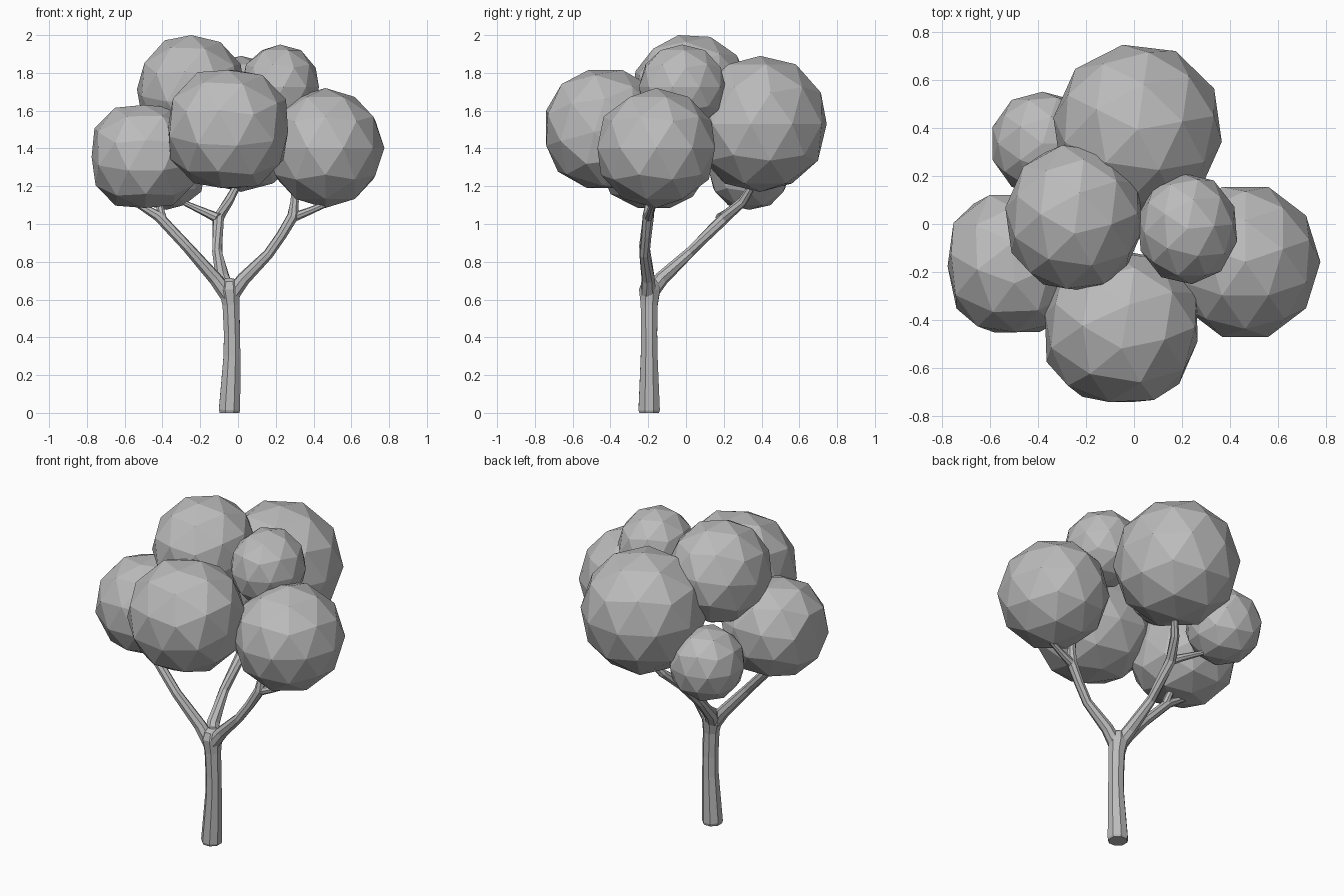
import bpy, bmesh, math
from mathutils import Vector, Matrix


def material(name, c):
    m = bpy.data.materials.new(name)
    m.diffuse_color = (*c, 1)
    return m


GREY = material("plain grey", (0.5, 0.5, 0.5))


def finish(bm, name):
    bmesh.ops.recalc_face_normals(bm, faces=bm.faces)
    me = bpy.data.meshes.new(name)
    bm.to_mesh(me)
    bm.free()
    me.materials.append(GREY)
    ob = bpy.data.objects.new(name, me)
    bpy.context.collection.objects.link(ob)


def foliage(name, x0, x1, y0, y1, z0, z1, puff, spin, tilt=0):
    """Faceted ball flattened against its bounding box; puff sets how much."""
    lo, hi = Vector((x0, y0, z0)), Vector((x1, y1, z1))
    mid, half = (lo + hi) / 2, (hi - lo) / 2
    rot = (Matrix.Rotation(math.radians(tilt), 3, 'X')
           @ Matrix.Rotation(math.radians(spin), 3, 'Z'))
    bm = bmesh.new()
    bmesh.ops.create_icosphere(bm, subdivisions=2, radius=puff)
    for v in bm.verts:
        p = rot @ v.co
        v.co = mid + Vector([max(-1, min(1, p[i])) * half[i] for i in range(3)])
    finish(bm, name)


def limb(name, pts, sides=8):
    """Tapered tube through (x, y, z, radius) points."""
    bm = bmesh.new()
    P = [Vector(p[:3]) for p in pts]
    rings = []
    for i, p in enumerate(P):
        t = (P[min(i + 1, len(P) - 1)] - P[max(i - 1, 0)]).normalized()
        if i == 0 and p.z == 0:
            t = Vector((0, 0, 1))
        u = t.cross(Vector((0, 1, 0.3))).normalized()
        w = t.cross(u)
        r = pts[i][3] * 1.07
        rings.append([bm.verts.new(p + r * (u * math.cos(a) + w * math.sin(a)))
                      for a in (2 * math.pi * (k + 0.5) / sides for k in range(sides))])
    for a, b in zip(rings, rings[1:]):
        for k in range(sides):
            n = (k + 1) % sides
            bm.faces.new((a[k], a[n], b[n], b[k]))
    bm.faces.new(rings[0])
    bm.faces.new(rings[-1])
    finish(bm, name)


# Trunk
limb("trunk", [(-0.045, -0.195, 0, 0.052), (-0.045, -0.195, 0.015, 0.057),
               (-0.032, -0.195, 0.3, 0.045), (-0.032, -0.195, 0.42, 0.043),
               (-0.037, -0.195, 0.57, 0.045), (-0.045, -0.193, 0.65, 0.056),
               (-0.045, -0.188, 0.69, 0.045), (-0.045, -0.185, 0.71, 0.022)])
# Left, right and back boughs
limb("left_bough", [(-0.045, -0.2, 0.61, 0.04), (-0.12, -0.2, 0.71, 0.034),
                    (-0.27, -0.22, 0.88, 0.027), (-0.42, -0.2, 1.04, 0.026),
                    (-0.52, -0.19, 1.1, 0.018), (-0.58, -0.18, 1.15, 0.012)])
limb("right_bough", [(-0.045, -0.2, 0.61, 0.04), (0.03, -0.2, 0.71, 0.034),
                     (0.16, -0.22, 0.84, 0.026), (0.23, -0.21, 0.94, 0.026),
                     (0.29, -0.2, 1.04, 0.029), (0.3, -0.19, 1.12, 0.022),
                     (0.3, -0.17, 1.25, 0.014)])
limb("back_bough", [(-0.045, -0.2, 0.62, 0.04), (-0.08, -0.13, 0.71, 0.036),
                    (-0.11, 0.02, 0.85, 0.026), (-0.105, 0.2, 1.03, 0.029),
                    (-0.05, 0.3, 1.12, 0.024), (0.02, 0.38, 1.25, 0.015)])
# Twigs
limb("left_twig", [(-0.4, -0.2, 1.03, 0.022), (-0.42, -0.17, 1.12, 0.018),
                   (-0.4, -0.12, 1.22, 0.012)])
limb("right_twig", [(0.28, -0.2, 1.03, 0.024), (0.37, -0.19, 1.065, 0.019),
                    (0.5, -0.17, 1.12, 0.013)])
limb("back_twig", [(-0.105, 0.18, 1.03, 0.026), (-0.17, 0.22, 1.06, 0.02),
                   (-0.28, 0.27, 1.11, 0.013)])

# Foliage clumps
foliage("crown_top", -0.535, 0.04, -0.28, 0.33, 1.41, 2.0, 1.03, 10, 12)
foliage("crown_small_top", 0.015, 0.43, -0.25, 0.21, 1.5, 1.95, 1.02, 5)
foliage("crown_back", -0.335, 0.365, 0.04, 0.745, 1.17, 1.89, 1.03, 10)
foliage("crown_front", -0.37, 0.265, -0.74, -0.12, 1.19, 1.815, 1.09, 8, 15)
foliage("crown_left", -0.775, -0.22, -0.45, 0.12, 1.085, 1.63, 1.1, 20, 15)
foliage("crown_right", 0.15, 0.775, -0.485, 0.17, 1.085, 1.72, 1.0, 18)
foliage("crown_back_left", -0.59, -0.17, 0.12, 0.55, 1.075, 1.5, 1.04, 0)
